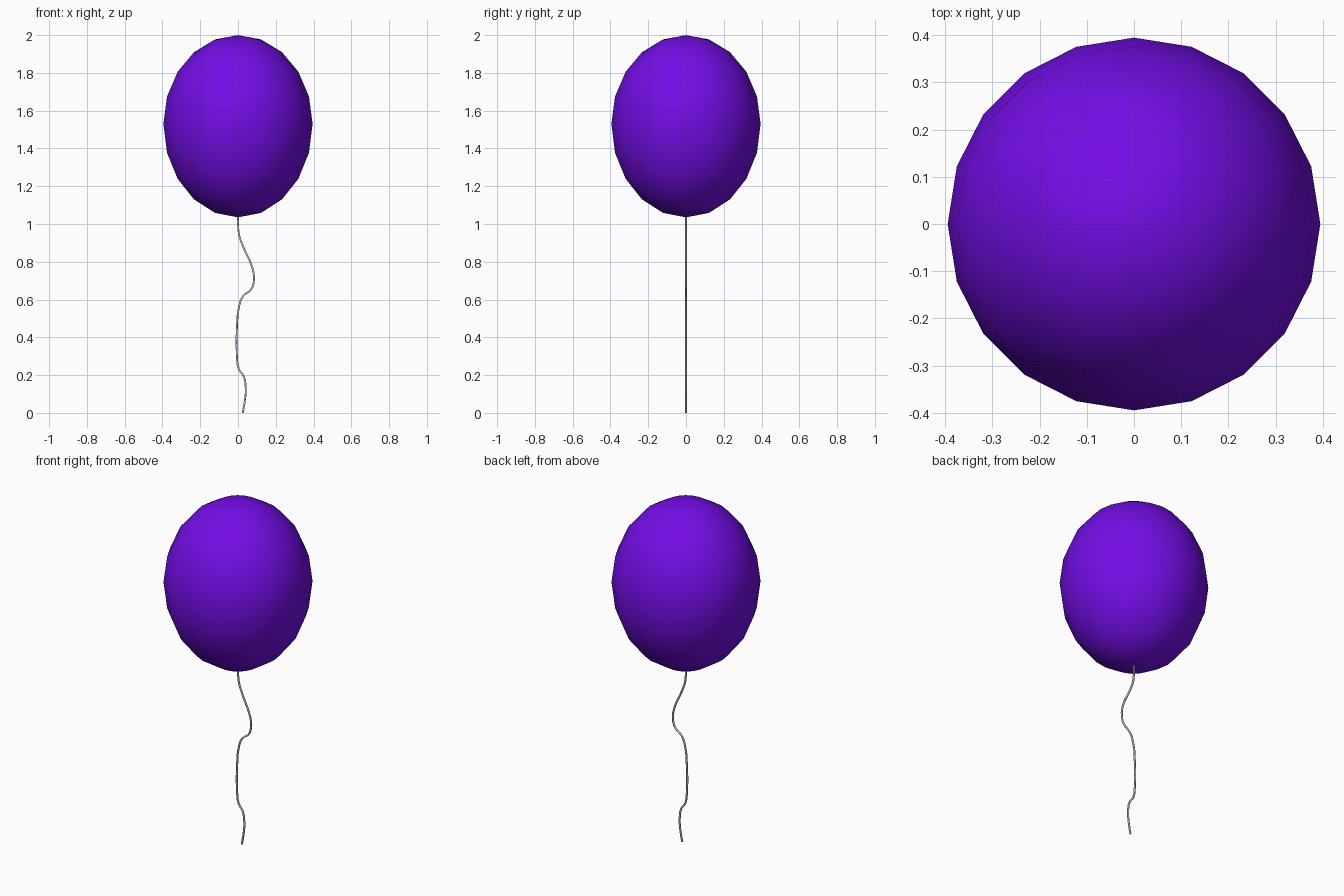
import bpy, bmesh
from math import sin, cos, pi

if "Cube" in bpy.data.objects:
    bpy.data.objects.remove(bpy.data.objects["Cube"])

# Balloon: 20-sided sphere, egg-shaped by separate upper and lower heights
SEGS, RINGS = 20, 10
R, MID, UP, DOWN = 0.395, 1.53, 0.47, 0.495
bm = bmesh.new()
bmesh.ops.create_uvsphere(bm, u_segments=SEGS, v_segments=RINGS, radius=1)
for v in bm.verts:
    v.co.x *= R
    v.co.y *= R
    v.co.z = MID + v.co.z * (UP if v.co.z > 0 else DOWN)
for f in bm.faces:
    f.smooth = True
mesh = bpy.data.meshes.new("balloon")
bm.to_mesh(mesh)
bm.free()
balloon = bpy.data.objects.new("balloon", mesh)
bpy.context.collection.objects.link(balloon)
purple = bpy.data.materials.new("purple")
purple.diffuse_color = (0.17, 0.004, 0.78, 1)
purple.use_nodes = True
purple.node_tree.nodes["Principled BSDF"].inputs["Base Color"].default_value = purple.diffuse_color
mesh.materials.append(purple)

# String: thin wavy tube lying in the x-z plane
path = [(0, 1.045), (0.005, 0.945), (0.027, 0.88), (0.077, 0.765), (0.084, 0.70),
        (0.070, 0.655), (0.028, 0.62), (0.007, 0.57), (-0.006, 0.44),
        (-0.006, 0.31), (0.005, 0.23), (0.030, 0.195), (0.041, 0.13),
        (0.039, 0.085), (0.025, 0.0)]
curve = bpy.data.curves.new("string", 'CURVE')
curve.dimensions = '3D'
curve.bevel_depth = 0.0055
curve.bevel_resolution = 1
curve.use_fill_caps = True
spline = curve.splines.new('BEZIER')
spline.resolution_u = 3
spline.bezier_points.add(len(path) - 1)
for p, (x, z) in zip(spline.bezier_points, path):
    p.co = (x, 0, z)
    p.handle_left_type = p.handle_right_type = 'AUTO'
string = bpy.data.objects.new("string", curve)
bpy.context.collection.objects.link(string)
bpy.context.view_layer.objects.active = string
string.select_set(True)
bpy.ops.object.convert(target='MESH')
